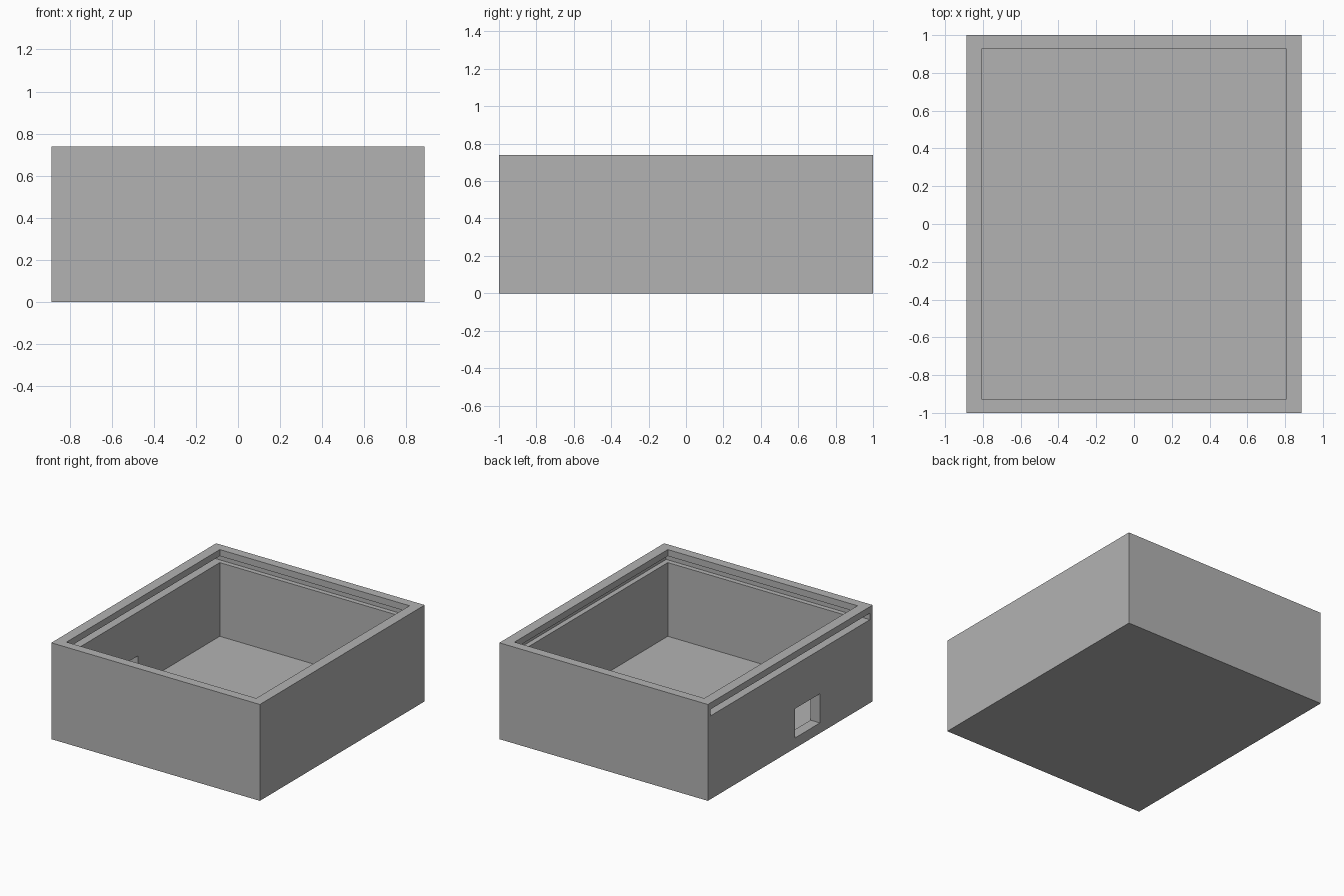
import bpy
import bmesh
from mathutils import Vector

old = bpy.data.objects.get("Cube")
if old:
    bpy.data.objects.remove(old, do_unlink=True)

# Plain grey plastic
GREY = (0.45, 0.45, 0.45, 1.0)
grey = bpy.data.materials.new("grey_plastic")
grey.use_nodes = True
grey.diffuse_color = GREY
grey.node_tree.nodes["Principled BSDF"].inputs["Base Color"].default_value = GREY


def block(name, low, high):
    """Box spanning two opposite corners."""
    low, high = Vector(low), Vector(high)
    bm = bmesh.new()
    bmesh.ops.create_cube(bm, size=1)
    for v in bm.verts:
        v.co = (low + high) / 2 + v.co * (high - low)
    mesh = bpy.data.meshes.new(name)
    bm.to_mesh(mesh)
    bm.free()
    mesh.materials.append(grey)
    obj = bpy.data.objects.new(name, mesh)
    bpy.context.collection.objects.link(obj)
    return obj


def carve(target, cutter):
    """Subtract the cutter, then discard it."""
    cutter.hide_render = True
    mod = target.modifiers.new(cutter.name, 'BOOLEAN')
    mod.operation = 'DIFFERENCE'
    mod.solver = 'EXACT'
    mod.object = cutter
    bpy.context.view_layer.objects.active = target
    bpy.ops.object.modifier_apply(modifier=mod.name)
    bpy.data.objects.remove(cutter, do_unlink=True)


# Outer case
case = block("case_body", (-0.886, -1, 0), (0.886, 1, 0.74))

# Open interior
carve(case, block("cavity", (-0.806, -0.93, 0.074), (0.806, 0.93, 0.9)))

# Groove for a sliding lid, running out through one side
carve(case, block("lid_groove", (-1, -0.967, 0.64), (0.845, 0.967, 0.69)))

# Socket opening in the same side
carve(case, block("socket_opening", (-1, -0.36, 0.079), (-0.7, -0.06, 0.303)))
